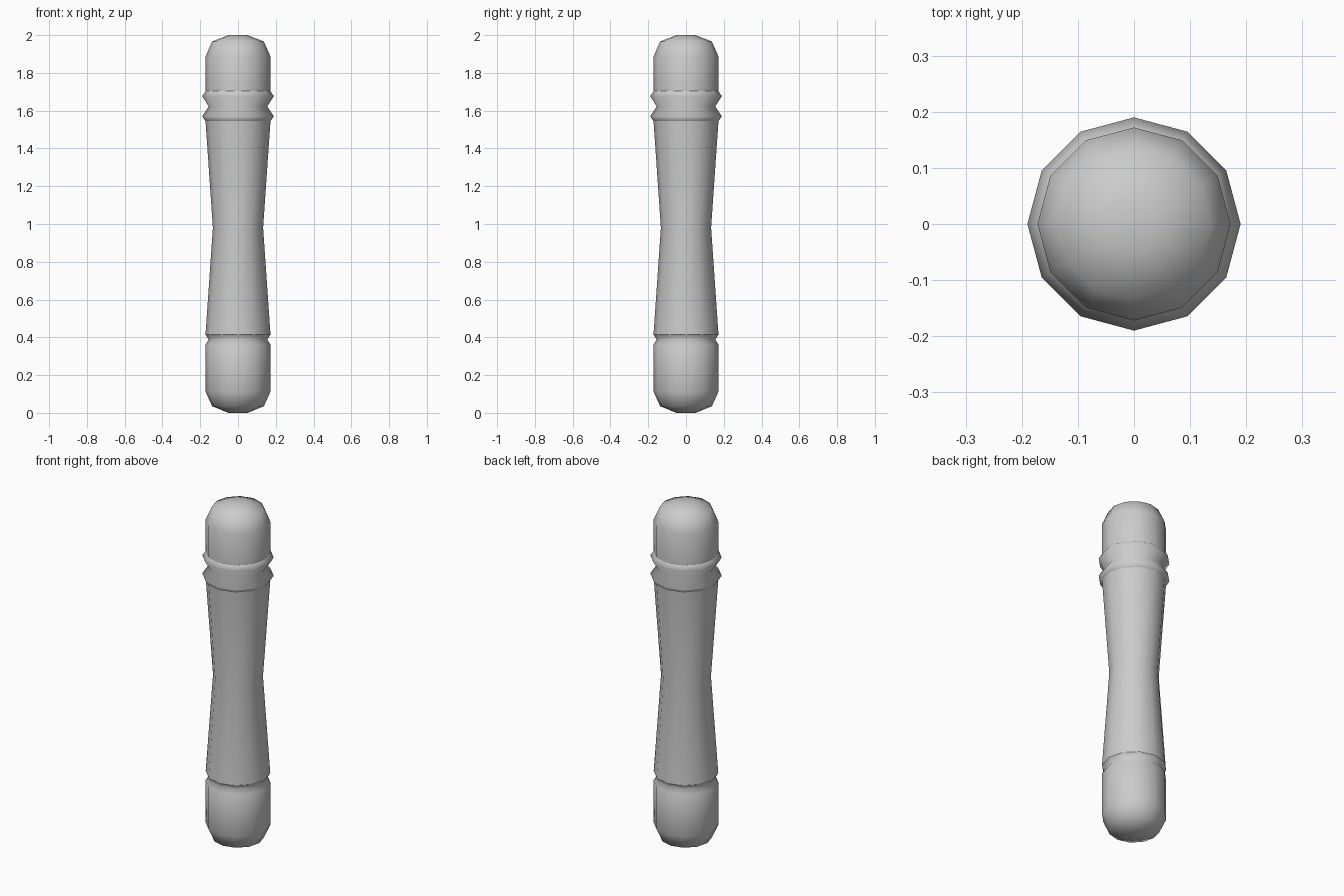
import bpy, bmesh
from math import cos, sin, pi

if "Cube" in bpy.data.objects:
    bpy.data.objects.remove(bpy.data.objects["Cube"])

SIDES = 12


def lathe(name, profile, sharp_heights):
    """Turn (radius, height) points around z, with flat ends and chosen sharp rings."""
    bm = bmesh.new()
    rings = [[bm.verts.new((r * cos(2 * pi * i / SIDES), r * sin(2 * pi * i / SIDES), z))
              for i in range(SIDES)] for r, z in profile]
    for lo, hi in zip(rings, rings[1:]):
        for i in range(SIDES):
            j = (i + 1) % SIDES
            bm.faces.new((lo[i], lo[j], hi[j], hi[i]))
    bm.faces.new(rings[0][::-1])
    bm.faces.new(rings[-1])
    for f in bm.faces:
        f.smooth = True
    for (r, z), ring in zip(profile, rings):
        if z in sharp_heights:
            for i in range(SIDES):
                bm.edges.get((ring[i], ring[(i + 1) % SIDES])).smooth = False
    mesh = bpy.data.meshes.new(name)
    bm.to_mesh(mesh)
    bm.free()
    obj = bpy.data.objects.new(name, mesh)
    bpy.context.collection.objects.link(obj)
    return obj


profile = [
    # rounded foot
    (0.05, 0.0), (0.137, 0.035), (0.172, 0.113), (0.172, 0.362),
    # lower groove
    (0.155, 0.388), (0.172, 0.415),
    # waisted shaft
    (0.133, 0.98), (0.172, 1.545),
    # double-ringed collar
    (0.19, 1.57), (0.155, 1.623), (0.19, 1.677), (0.172, 1.703),
    # rounded head
    (0.172, 1.887), (0.137, 1.966), (0.05, 2.0),
]
lathe("turned_handle", profile, {0.415, 1.545, 1.703})
